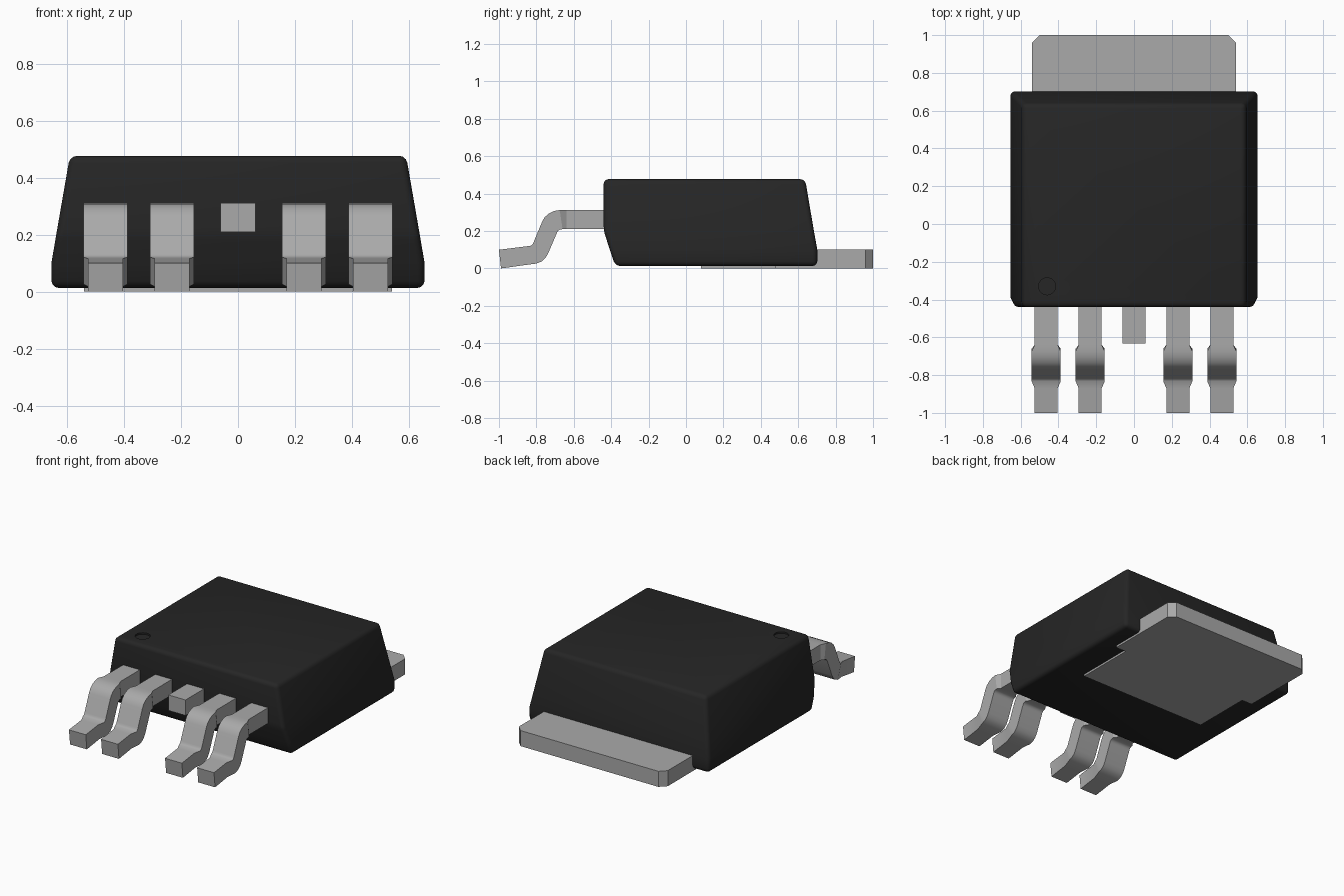
import bpy, bmesh, math

cube = bpy.data.objects.get("Cube")
if cube:
    bpy.data.objects.remove(cube, do_unlink=True)


def material(name, rgb, rough):
    m = bpy.data.materials.new(name)
    m.use_nodes = True
    m.diffuse_color = (*rgb, 1)
    bsdf = m.node_tree.nodes["Principled BSDF"]
    bsdf.inputs["Base Color"].default_value = (*rgb, 1)
    bsdf.inputs["Roughness"].default_value = rough
    return m


BLACK = material("black plastic", (0.019, 0.019, 0.019), 0.6)
METAL = material("tinned grey metal", (0.40, 0.40, 0.40), 0.5)


def loft(name, rings, mat):
    """Skin a closed solid through equally sized rings of points."""
    bm = bmesh.new()
    vs = [[bm.verts.new(p) for p in ring] for ring in rings]
    n = len(vs[0])
    for a, b in zip(vs, vs[1:]):
        for i in range(n):
            j = (i + 1) % n
            bm.faces.new((a[i], a[j], b[j], b[i]))
    bm.faces.new(vs[0][::-1])
    bm.faces.new(vs[-1])
    bmesh.ops.recalc_face_normals(bm, faces=bm.faces)
    me = bpy.data.meshes.new(name)
    bm.to_mesh(me)
    bm.free()
    me.materials.append(mat)
    ob = bpy.data.objects.new(name, me)
    bpy.context.collection.objects.link(ob)
    return ob


def activate(ob):
    bpy.ops.object.select_all(action='DESELECT')
    ob.select_set(True)
    bpy.context.view_layer.objects.active = ob


def smooth(ob, angle=30):
    activate(ob)
    bpy.ops.object.shade_smooth_by_angle(angle=math.radians(angle))


# Moulded body: z, half width, front y, back y
levels = [(0.013, 0.655, -0.378, 0.702), (0.10, 0.655, -0.407, 0.702),
          (0.20, 0.638, -0.44, 0.684), (0.477, 0.59, -0.44, 0.637)]
body = loft("body", [[(-w, f, z), (w, f, z), (w, b, z), (-w, b, z)]
                     for z, w, f, b in levels], BLACK)
bevel = body.modifiers.new("rounded edges", 'BEVEL')
bevel.width = 0.025
bevel.segments = 3
bevel.limit_method = 'ANGLE'
bevel.angle_limit = math.radians(14)

# Shallow round mark next to the first lead
bpy.ops.mesh.primitive_cylinder_add(vertices=32, radius=0.045, depth=0.04,
                                    location=(-0.46, -0.33, 0.487))
cutter = bpy.context.object
cutter.name = "mark_cutter"
cutter.hide_render = True
cutter.data.materials.append(BLACK)
cut = body.modifiers.new("mark", 'BOOLEAN')
cut.operation = 'DIFFERENCE'
cut.object = cutter
activate(body)
for mod in ("rounded edges", "mark"):
    bpy.ops.object.modifier_apply(modifier=mod)
bpy.data.objects.remove(cutter, do_unlink=True)
smooth(body)

# Heat tab: chamfered outer end, narrower inner pad
half = [(0.465, 0.08), (0.465, 0.475), (0.54, 0.475), (0.54, 0.96), (0.50, 1.0)]
outline = half + [(-x, y) for x, y in reversed(half)]
loft("heat_tab", [[(x, y, z) for x, y in outline] for z in (0.0, 0.102)], METAL)

# Bent leads: top y, top z, bottom y, bottom z, half width
N, W = 0.061, 0.077
stations = [(-0.42, 0.312, -0.42, 0.21, N), (-0.64, 0.312, -0.64, 0.21, N),
            (-0.675, 0.312, -0.66, 0.21, W), (-0.705, 0.307, -0.673, 0.208, W),
            (-0.735, 0.293, -0.682, 0.203, W), (-0.757, 0.272, -0.688, 0.195, W),
            (-0.77, 0.248, -0.692, 0.185, W), (-0.815, 0.14, -0.738, 0.078, W),
            (-0.82, 0.13, -0.752, 0.055, W), (-0.825, 0.125, -0.77, 0.038, W),
            (-0.832, 0.121, -0.80, 0.026, W), (-0.87, 0.116, -0.86, 0.018, N),
            (-1.0, 0.10, -0.989, 0.0, N)]
for i, cx in enumerate((-0.465, -0.232, 0.232, 0.465), 1):
    rings = [[(cx - w, ty, tz), (cx + w, ty, tz), (cx + w, by, bz), (cx - w, by, bz)]
             for ty, tz, by, bz, w in stations]
    smooth(loft(f"bent_lead_{i}", rings, METAL))

# Cropped centre lead
loft("centre_lead", [[(-0.062, y, 0.21), (0.062, y, 0.21), (0.062, y, 0.312), (-0.062, y, 0.312)]
                     for y in (-0.42, -0.632)], METAL)
